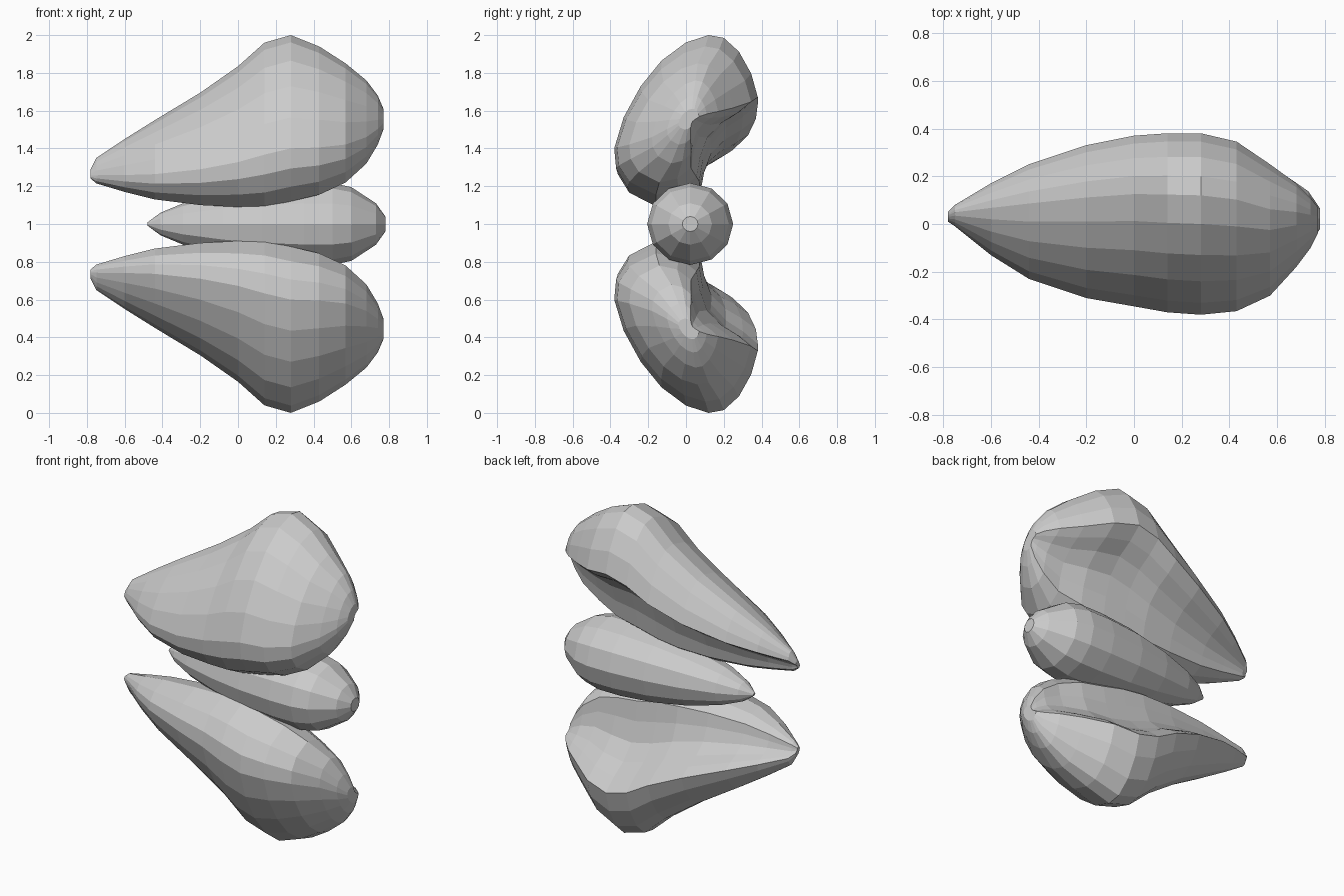
import bpy
from math import cos, sin, tau

if "Cube" in bpy.data.objects:
    bpy.data.objects.remove(bpy.data.objects["Cube"])


def loft(name, rings):
    """Skin a list of equal-length rings and cap both ends."""
    n = len(rings[0])
    verts = [p for ring in rings for p in ring]
    faces = []
    for i in range(len(rings) - 1):
        for j in range(n):
            k = (j + 1) % n
            faces.append((i * n + j, i * n + k, (i + 1) * n + k, (i + 1) * n + j))
    faces.append(tuple(reversed(range(n))))
    faces.append(tuple(range(len(verts) - n, len(verts))))
    mesh = bpy.data.meshes.new(name)
    mesh.from_pydata(verts, [], faces)
    obj = bpy.data.objects.new(name, mesh)
    bpy.context.collection.objects.link(obj)
    return obj


# Bean-shaped cross-section (y, z) at the widest point, with a deep hollow at the back
BEAN = [(.38, 1.66), (.345, 1.79), (.28, 1.91), (.20, 1.985), (.12, 2.0), (0, 1.96),
        (-.13, 1.86), (-.24, 1.72), (-.33, 1.55), (-.38, 1.38), (-.37, 1.27),
        (-.31, 1.17), (-.16, 1.09), (-.03, 1.12), (.07, 1.20), (.09, 1.32),
        (.13, 1.44), (.21, 1.53), (.30, 1.59)]
UNIT = [((y + .38) / .76, (z - 1.09) / .91) for y, z in BEAN]

# Outline along the length: x, y min, y max, z min, z max
STATIONS = [(-.78, .01, .05, 1.24, 1.29), (-.75, -.01, .08, 1.215, 1.35),
            (-.60, -.13, .17, 1.17, 1.45), (-.44, -.23, .25, 1.13, 1.55),
            (-.20, -.31, .33, 1.10, 1.695), (.0, -.345, .37, 1.09, 1.835),
            (.14, -.37, .38, 1.09, 1.96), (.28, -.38, .38, 1.12, 2.0),
            (.43, -.365, .345, 1.155, 1.94), (.57, -.30, .25, 1.22, 1.85),
            (.68, -.18, .17, 1.32, 1.76), (.74, -.10, .11, 1.42, 1.68),
            (.77, -.04, .07, 1.50, 1.61)]


def lobe_rings(flip):
    rings = []
    for x, y0, y1, z0, z1 in STATIONS:
        ring = [(x, y0 + u * (y1 - y0), z0 + v * (z1 - z0)) for u, v in UNIT]
        if flip:
            ring = [(px, py, 2 - pz) for px, py, pz in reversed(ring)]
        rings.append(ring)
    return rings


# Two mirrored outer lobes
loft("upper_lobe", lobe_rings(False))
loft("lower_lobe", lobe_rings(True))

# Central spindle: x, radius
SPINDLE = [(-.48, .008), (-.41, .06), (-.29, .11), (-.08, .165), (.13, .20), (.35, .217),
           (.50, .217), (.60, .195), (.73, .11), (.78, .04)]
loft("central_spindle", [[(x, .022 + 1.05 * r * cos(tau * i / 12), 1 + r * sin(tau * i / 12))
                          for i in range(12)] for x, r in SPINDLE])
